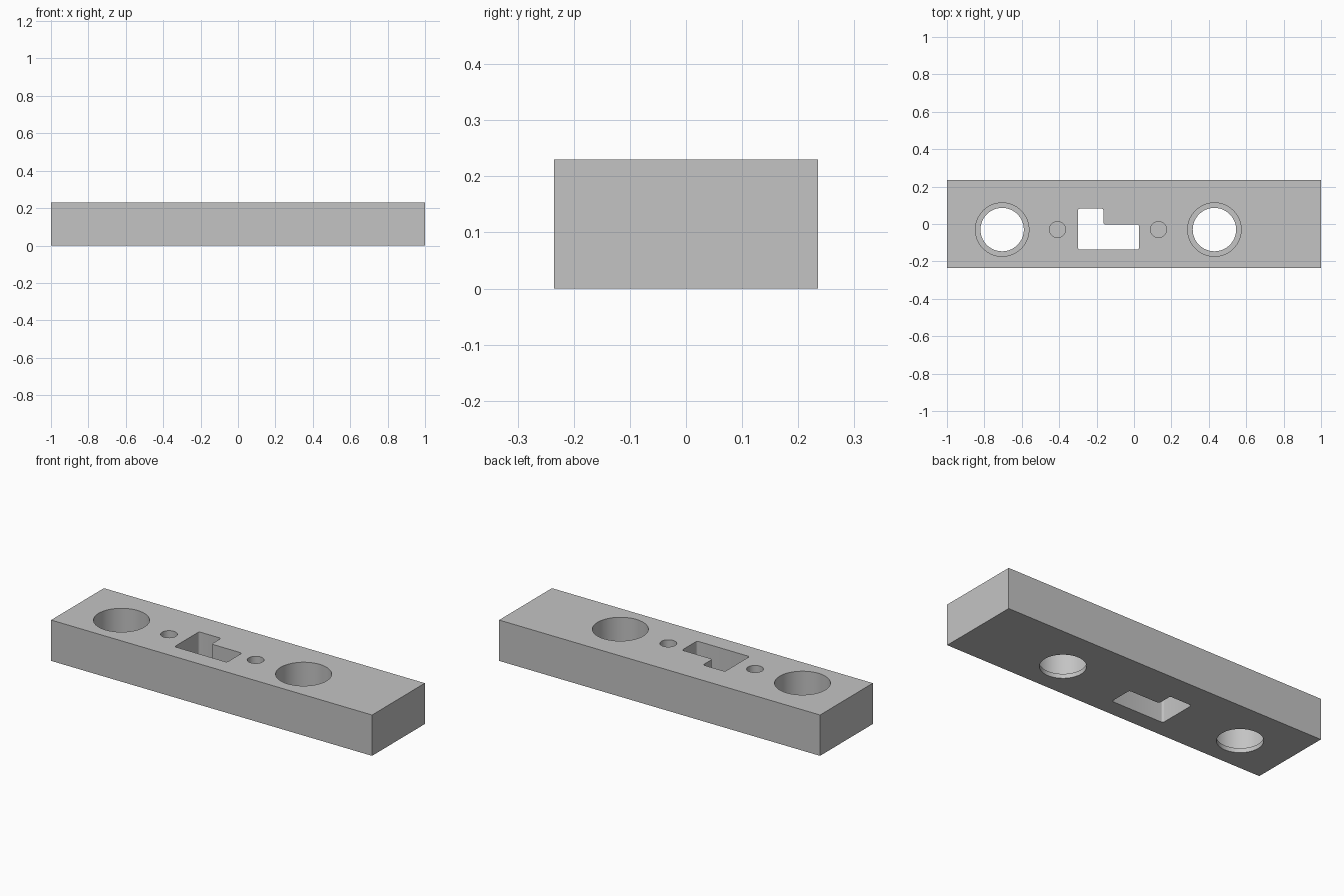
import bpy
import bmesh
import math

cube = bpy.data.objects.get("Cube")
if cube:
    bpy.data.objects.remove(cube, do_unlink=True)

LENGTH, WIDTH, HEIGHT = 2.0, 0.47, 0.23
ROW_Y = -0.03          # centre line of all round holes
LEDGE = 0.025          # floor left under the wide bores
BLIND_FLOOR = 0.08     # floor of the small blind holes
OVER = 0.05            # how far cutters stick out

grey = bpy.data.materials.new("plain grey")
grey.use_nodes = True
grey.diffuse_color = (0.55, 0.55, 0.55, 1)
grey.node_tree.nodes["Principled BSDF"].inputs["Base Color"].default_value = (0.55, 0.55, 0.55, 1)


def prism(name, outline, z0, z1):
    """Extrude a closed xy outline from z0 to z1."""
    bm = bmesh.new()
    base = bm.faces.new([bm.verts.new((x, y, z0)) for x, y in outline])
    top = bmesh.ops.extrude_face_region(bm, geom=[base])["geom"]
    verts = [v for v in top if isinstance(v, bmesh.types.BMVert)]
    bmesh.ops.translate(bm, verts=verts, vec=(0, 0, z1 - z0))
    bmesh.ops.recalc_face_normals(bm, faces=bm.faces)
    mesh = bpy.data.meshes.new(name)
    bm.to_mesh(mesh)
    bm.free()
    mesh.materials.append(grey)
    obj = bpy.data.objects.new(name, mesh)
    bpy.context.collection.objects.link(obj)
    return obj


def circle(x, radius, sides=64):
    return [(x + radius * math.cos(math.tau * i / sides),
             ROW_Y + radius * math.sin(math.tau * i / sides)) for i in range(sides)]


def rounded(corners, r, steps=5):
    """Fillet each right-angled corner of an axis-aligned outline."""
    points = []
    for i, (x, y) in enumerate(corners):
        px, py = corners[i - 1]
        nx, ny = corners[(i + 1) % len(corners)]
        la, lb = math.hypot(px - x, py - y), math.hypot(nx - x, ny - y)
        ax, ay = (px - x) / la * r, (py - y) / la * r
        bx, by = (nx - x) / lb * r, (ny - y) / lb * r
        for k in range(steps + 1):
            t = math.pi / 2 * k / steps
            u, v = 1 - math.sin(t), 1 - math.cos(t)
            points.append((x + ax * u + bx * v, y + ay * u + by * v))
    return points


# Solid bar
hx, hy = LENGTH / 2, WIDTH / 2
bar = prism("bar", [(-hx, -hy), (hx, -hy), (hx, hy), (-hx, hy)], 0, HEIGHT)

# Counterbored holes, one wide and one narrow cutter each
cutters = []
for x in (-0.705, 0.43):
    cutters.append(prism("wide_bore_cutter", circle(x, 0.143), LEDGE, HEIGHT + OVER))
    cutters.append(prism("through_hole_cutter", circle(x, 0.116), -OVER, HEIGHT))

# Small blind holes
for x in (-0.409, 0.131):
    cutters.append(prism("blind_hole_cutter", circle(x, 0.043, 48), BLIND_FLOOR, HEIGHT + OVER))

# L-shaped slot through the full height
slot = [(-0.30, -0.137), (0.027, -0.137), (0.027, -0.003),
        (-0.163, -0.003), (-0.163, 0.082), (-0.30, 0.082)]
cutters.append(prism("slot_cutter", rounded(slot, 0.011), -OVER, HEIGHT + OVER))

# Cut everything, then drop the cutters
bpy.context.view_layer.objects.active = bar
for cutter in cutters:
    cutter.hide_render = True
    mod = bar.modifiers.new("cut", 'BOOLEAN')
    mod.operation = 'DIFFERENCE'
    mod.solver = 'EXACT'
    mod.object = cutter
    bpy.ops.object.modifier_apply(modifier=mod.name)
    bpy.data.objects.remove(cutter, do_unlink=True)

# Smooth bore walls, crisp edges
bpy.ops.object.select_all(action='DESELECT')
bar.select_set(True)
bpy.ops.object.shade_smooth_by_angle(angle=math.radians(30))
